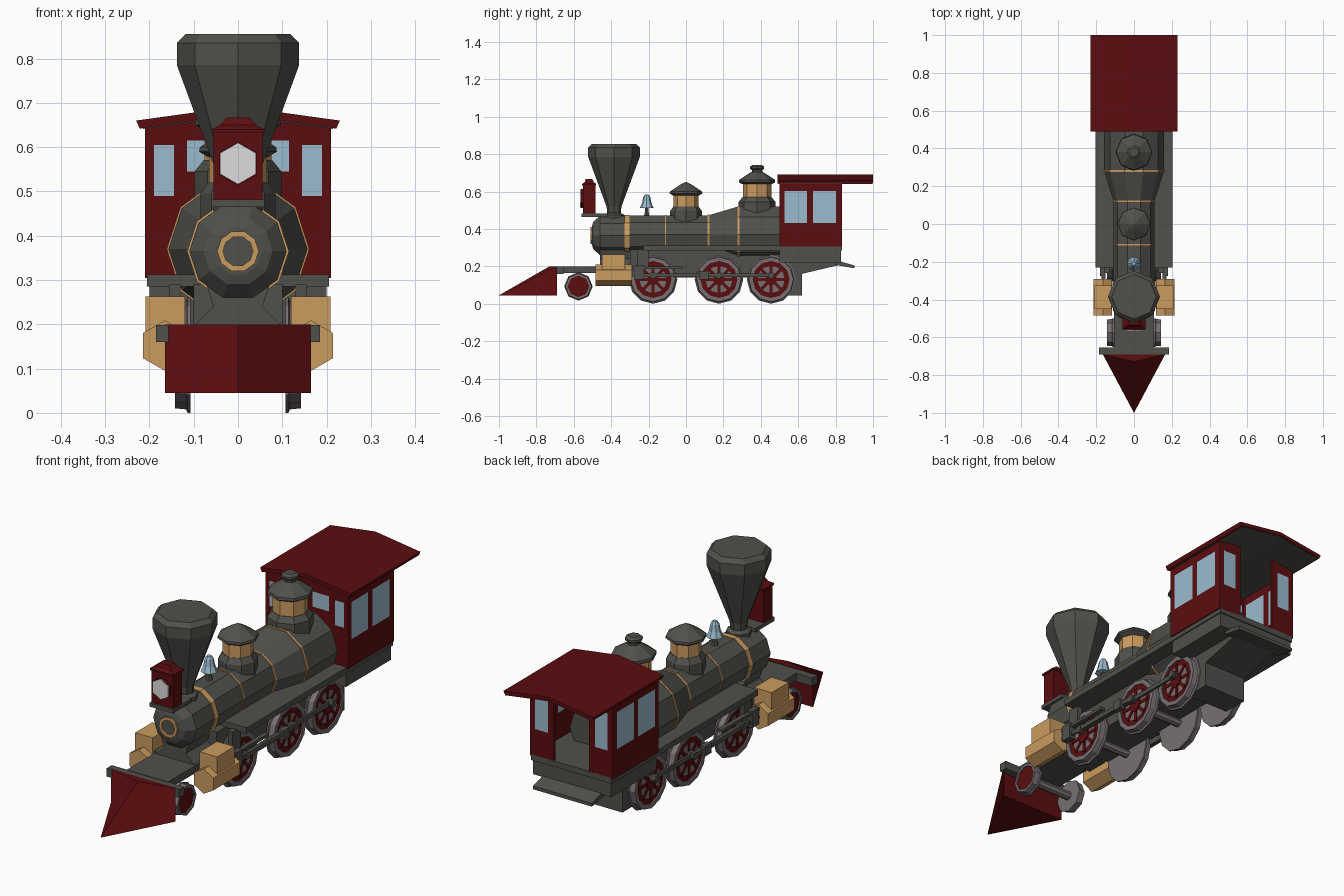
import bpy, bmesh, math
from mathutils import Vector

if "Cube" in bpy.data.objects:
    bpy.data.objects.remove(bpy.data.objects["Cube"])


def material(name, rgb):
    m = bpy.data.materials.new(name)
    m.diffuse_color = (*rgb, 1)
    m.use_nodes = True
    m.node_tree.nodes["Principled BSDF"].inputs["Base Color"].default_value = m.diffuse_color
    return m


GREY = material("dark grey iron", (0.08, 0.081, 0.072))
RED = material("dark red paint", (0.105, 0.004, 0.005))
BRASS = material("brass", (0.60, 0.33, 0.115))
GLASS = material("pale blue", (0.33, 0.50, 0.62))
STEEL = material("wheel steel", (0.19, 0.16, 0.17))
WHITE = material("lamp white", (0.72, 0.72, 0.72))


def finish(name, bm, *mats):
    bmesh.ops.recalc_face_normals(bm, faces=bm.faces)
    me = bpy.data.meshes.new(name)
    bm.to_mesh(me)
    bm.free()
    for m in mats:
        me.materials.append(m)
    ob = bpy.data.objects.new(name, me)
    bpy.context.collection.objects.link(ob)
    return ob


def loft(name, rings, mat):
    """Join equal-length rings of points and cap both ends."""
    bm = bmesh.new()
    vs = [[bm.verts.new(p) for p in r] for r in rings]
    n = len(vs[0])
    for a, b in zip(vs, vs[1:]):
        for i in range(n):
            bm.faces.new((a[i], a[(i + 1) % n], b[(i + 1) % n], b[i]))
    bm.faces.new(vs[0])
    bm.faces.new(vs[-1])
    return finish(name, bm, mat)


def lathe(name, profile, centre, axis, n, mat, turn=0.0):
    """Profile of (radius, position along axis) turned about an axis with n sides."""
    u, v = centre
    rings = []
    for r, h in profile:
        ring = []
        for i in range(n):
            a = 2 * math.pi * i / n + turn
            p, q = u + r * math.cos(a), v + r * math.sin(a)
            ring.append({'X': (h, p, q), 'Y': (p, h, q), 'Z': (p, q, h)}[axis])
        rings.append(ring)
    return loft(name, rings, mat)


def box(name, x, y, z, mat):
    return loft(name, [[(x[0], y[0], k), (x[1], y[0], k), (x[1], y[1], k), (x[0], y[1], k)] for k in z], mat)


def side_prism(name, pts, hw, mat):
    """(y, z) outline extruded across x."""
    return loft(name, [[(x, y, z) for y, z in pts] for x in (-hw, hw)], mat)


def ring(name, r0, r1, y0, y1, mat, n=10, z=0.365):
    """Open band around the boiler axis."""
    bm = bmesh.new()
    loops = []
    for r, y in ((r0, y0), (r1, y0), (r1, y1), (r0, y1)):
        loops.append([bm.verts.new((r * math.cos(2 * math.pi * i / n), y,
                                    z + r * math.sin(2 * math.pi * i / n))) for i in range(n)])
    for k in range(4):
        a, b = loops[k], loops[(k + 1) % 4]
        for i in range(n):
            bm.faces.new((a[i], a[(i + 1) % n], b[(i + 1) % n], b[i]))
    return finish(name, bm, mat)


# Cowcatcher, buffer beam, deck and main frame
loft("cowcatcher", [[(-0.165, -0.69, 0.045), (0, -1.0, 0.045), (0.165, -0.69, 0.045)],
                    [(-0.165, -0.69, 0.2), (0, -0.73, 0.2), (0.165, -0.69, 0.2)]], RED)
box("buffer_beam", (-0.185, 0.185), (-0.692, -0.655), (0.16, 0.198), GREY)
box("front_deck", (-0.105, 0.105), (-0.66, -0.2), (0.165, 0.2), GREY)
box("main_frame", (-0.1, 0.1), (-0.3, 0.5), (0.14, 0.29), GREY)
box("running_board", (-0.205, 0.205), (-0.23, 0.835), (0.285, 0.312), GREY)
side_prism("ash_pan", [(0.45, 0.09), (0.5, 0.045), (0.62, 0.045), (0.62, 0.16),
                       (0.83, 0.21), (0.83, 0.29), (0.45, 0.29)], 0.11, GREY)
box("cab_sill", (-0.2, 0.2), (0.5, 0.83), (0.22, 0.29), GREY)
side_prism("rear_step", [(0.8, 0.225), (0.83, 0.225), (0.9, 0.205), (0.9, 0.19), (0.8, 0.208)], 0.15, GREY)

# Boiler with conical front and widening firebox
lathe("smokebox_front", [(0.055, -0.502), (0.078, -0.495), (0.11, -0.46), (0.11, -0.3)], (0, 0.365), 'Y', 10, GREY)
lathe("boiler", [(0.108, -0.32), (0.108, 0.12), (0.158, 0.28), (0.158, 0.62)], (0, 0.37), 'Y', 10, GREY)
ring("front_brass_ring", 0.034, 0.047, -0.51, -0.49, BRASS)
ring("smokebox_band", 0.1, 0.115, -0.328, -0.302, BRASS)
ring("boiler_band_front", 0.1, 0.111, -0.113, -0.106, BRASS, z=0.37)
ring("boiler_band_middle", 0.1, 0.112, 0.116, 0.125, BRASS, z=0.37)
ring("firebox_band", 0.15, 0.161, 0.276, 0.286, BRASS, z=0.37)

# Smokebox saddle, waisted and flared
loft("smokebox_saddle", [[(-w, -0.46, z), (w, -0.46, z), (w, -0.3, z), (-w, -0.3, z)]
                         for w, z in ((0.1, 0.195), (0.055, 0.24), (0.075, 0.3))], GREY)

# Chimney
lathe("chimney", [(0.055, 0.45), (0.055, 0.475), (0.036, 0.485), (0.04, 0.52), (0.138, 0.785),
                  (0.138, 0.835), (0.118, 0.855)], (0, -0.385), 'Z', 8, GREY)

# Headlight on its shelf
box("lamp_shelf", (-0.06, 0.06), (-0.56, -0.42), (0.465, 0.482), GREY)
box("lamp_body", (-0.055, 0.055), (-0.55, -0.485), (0.48, 0.635), RED)
loft("lamp_roof", [[(-w, -0.518 - d, z), (w, -0.518 - d, z), (w, -0.518 + d, z), (-w, -0.518 + d, z)]
                   for w, d, z in ((0.06, 0.038, 0.632), (0.06, 0.038, 0.64), (0.04, 0.024, 0.65), (0.026, 0.018, 0.667))], RED)
lathe("lamp_rim", [(0.05, -0.548), (0.05, -0.562)], (0, 0.563), 'Y', 6, RED, math.pi / 2)
lathe("lamp_lens", [(0.047, -0.558), (0.047, -0.566)], (0, 0.563), 'Y', 6, WHITE, math.pi / 2)

# Bell
lathe("bell_post", [(0.018, 0.46), (0.012, 0.49), (0.012, 0.52)], (0, -0.21), 'Z', 6, GREY)
lathe("bell", [(0.037, 0.512), (0.025, 0.54), (0.019, 0.57), (0.01, 0.583)], (0, -0.21), 'Z', 8, GLASS)

# Sand dome and steam dome
lathe("sand_dome_base", [(0.085, 0.43), (0.085, 0.495), (0.068, 0.52)], (0, 0), 'Z', 8, GREY)
lathe("sand_dome_drum", [(0.066, 0.515), (0.066, 0.585)], (0, 0), 'Z', 8, BRASS)
lathe("sand_dome_cap", [(0.068, 0.578), (0.088, 0.59), (0.086, 0.6), (0.03, 0.637), (0.004, 0.65)], (0, 0), 'Z', 8, GREY)
lathe("steam_dome_base", [(0.098, 0.48), (0.098, 0.545), (0.078, 0.57)], (0, 0.38), 'Z', 8, GREY)
lathe("steam_dome_drum", [(0.076, 0.565), (0.076, 0.648)], (0, 0.38), 'Z', 8, BRASS)
lathe("steam_dome_cap", [(0.08, 0.64), (0.097, 0.65), (0.095, 0.663), (0.042, 0.698), (0.028, 0.705),
                         (0.028, 0.715), (0.038, 0.722), (0.038, 0.733), (0.025, 0.742)], (0, 0.38), 'Z', 8, GREY)


# Cab walls: grid of cells, window cells take the glass colour
def wall(name, us, vs, windows, place, skip=None):
    bm = bmesh.new()
    g = [[bm.verts.new(place(u, v)) for v in vs] for u in us]
    for i in range(len(us) - 1):
        for j in range(len(vs) - 1):
            u, v = (us[i] + us[i + 1]) / 2, (vs[j] + vs[j + 1]) / 2
            f = bm.faces.new((g[i][j], g[i + 1][j], g[i + 1][j + 1], g[i][j + 1]))
            f.material_index = int(any(a < u < b and c < v < d for a, b, c, d in windows))
    ob = finish(name, bm, RED, GLASS)
    mod = ob.modifiers.new("thickness", 'SOLIDIFY')
    mod.thickness = 0.012
    mod.offset = 0
    return ob


def gable(y):
    return lambda x, z: (x, y, z + (0.03 * (1 - abs(x) / 0.21) if z > 0.63 else 0))


front_windows = []
for s in (-1, 1):
    front_windows += [(*sorted((s * 0.145, s * 0.19)), 0.49, 0.605), (*sorted((s * 0.03, s * 0.115)), 0.545, 0.615)]
    wall("cab_side_wall", [0.5, 0.527, 0.648, 0.68, 0.802, 0.835], [0.305, 0.433, 0.604, 0.645],
         [(0.527, 0.648, 0.433, 0.604), (0.68, 0.802, 0.433, 0.604)], lambda y, z, s=s: (s * 0.204, y, z))
    wall("cab_rear_wall", [s * x for x in (0.09, 0.12, 0.185, 0.205)], [0.305, 0.433, 0.604, 0.645],
         [(*sorted((s * 0.12, s * 0.185)), 0.433, 0.604)], gable(0.829))
xs = [0.03, 0.115, 0.145, 0.19, 0.205]
wall("cab_front_wall", [-x for x in reversed(xs)] + [0] + xs, [0.305, 0.49, 0.545, 0.605, 0.615, 0.645],
     front_windows, gable(0.506))

# Cab roof with a dark lining
loft("cab_roof", [[(-0.23, y, 0.66), (0, y, 0.692), (0.23, y, 0.66), (0.222, y, 0.642), (0, y, 0.674), (-0.222, y, 0.642)]
                  for y in (0.49, 1.0)], RED)
loft("roof_lining", [[(-0.215, y, 0.645), (0, y, 0.675), (0.215, y, 0.645), (0.215, y, 0.641), (0, y, 0.671), (-0.215, y, 0.641)]
                     for y in (0.495, 0.995)], GREY)


# Wheels, built on one side and repeated on the other
def wheel(s, y, z, r, n, name):
    k = r / 0.13
    lathe(name + "_tyre", [(r, s * 0.107), (r, s * 0.114), (r * 0.94, s * 0.117), (r * 0.92, s * 0.142),
                           (r * 0.76, s * 0.142), (r * 0.76, s * 0.13)], (y, z), 'X', n, STEEL, math.pi / 2)
    lathe(name + "_disc", [(r * 0.76, s * 0.12), (r * 0.76, s * 0.136)], (y, z), 'X', n, RED, math.pi / 2)
    if n > 8:
        lathe(name + "_recess", [(r * 0.56, s * 0.12), (r * 0.56, s * 0.138)], (y, z), 'X', n, STEEL, math.pi / 2)
        for i in range(4):
            a = math.pi * i / 4
            d, e = Vector((0, math.cos(a), math.sin(a))), Vector((0, -math.sin(a), math.cos(a)))
            loft(name + "_spoke", [[Vector((s * x, y, z)) + d * p * 0.08 + e * q * 0.008
                                    for p, q in ((-1, -1), (1, -1), (1, 1), (-1, 1))] for x in (0.13, 0.141)], RED)
        lathe(name + "_hub", [(0.034, s * 0.12), (0.034, s * 0.145)], (y, z), 'X', 8, RED)


DRIVERS = (-0.176, 0.176, 0.455)
for s in (-1, 1):
    wheel(s, -0.575, 0.093, 0.076, 8, "pilot_wheel")
    for y in DRIVERS:
        wheel(s, y, 0.13, 0.13, 12, "driving_wheel")
        lathe("crank_pin", [(0.018, s * 0.14), (0.018, s * 0.172)], (y, 0.152), 'X', 6, GREY)
    # Brass cylinder: hexagonal barrel and valve chest
    lathe("cylinder_barrel", [(0.057, -0.485), (0.057, -0.29)], (s * 0.165, 0.152), 'Y', 6, BRASS, math.pi / 2)
    box("valve_chest", (s * 0.12, s * 0.209), (-0.45, -0.325), (0.15, 0.263), BRASS)
    box("cylinder_mount", (s * 0.08, s * 0.14), (-0.44, -0.335), (0.16, 0.2), GREY)
    # Rods
    box("coupling_rod", (s * 0.148, s * 0.158), (-0.19, 0.47), (0.142, 0.162), GREY)
    box("main_rod", (s * 0.16, s * 0.17), (-0.25, 0.19), (0.143, 0.163), GREY)
    box("piston_rod", (s * 0.158, s * 0.172), (-0.3, -0.22), (0.145, 0.159), GREY)
    box("crosshead", (s * 0.15, s * 0.18), (-0.275, -0.225), (0.13, 0.205), GREY)
    box("guide_bar", (s * 0.15, s * 0.172), (-0.3, -0.02), (0.185, 0.198), GREY)
    box("rod_block", (s * 0.155, s * 0.18), (0.07, 0.12), (0.13, 0.175), GREY)
    box("guide_bracket", (s * 0.13, s * 0.155), (-0.26, -0.2), (0.19, 0.29), GREY)

# Axles
for y, z in [(-0.575, 0.093)] + [(y, 0.13) for y in DRIVERS]:
    lathe("axle", [(0.02, -0.12), (0.02, 0.12)], (y, z), 'X', 8, STEEL)
